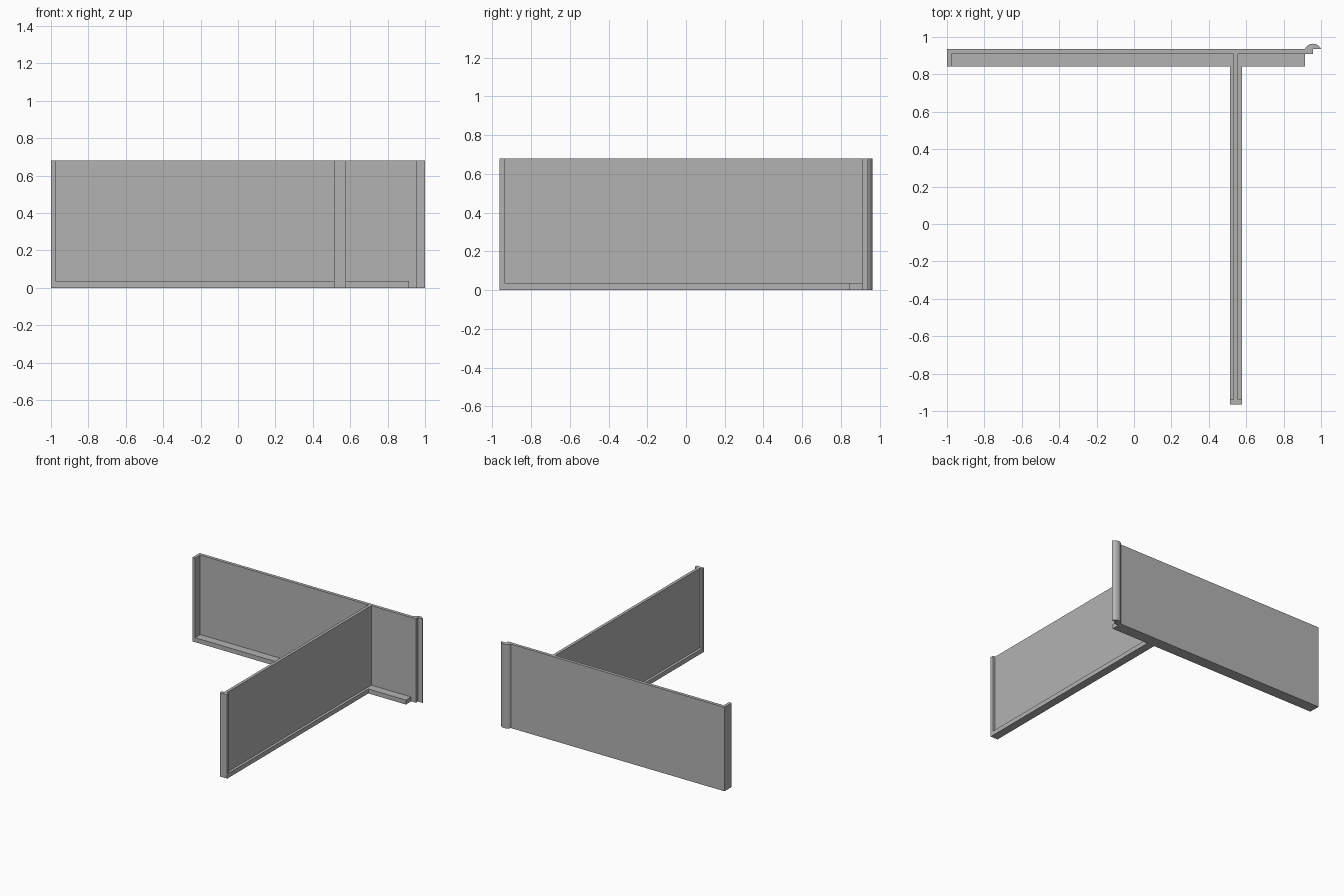
import bpy, bmesh, math

cube = bpy.data.objects.get("Cube")
if cube:
    bpy.data.objects.remove(cube, do_unlink=True)

HEIGHT = 0.68
LIP = 0.036

grey = bpy.data.materials.new("plain_grey")
grey.use_nodes = True
colour = (0.45, 0.45, 0.45, 1)
grey.diffuse_color = colour
grey.node_tree.nodes["Principled BSDF"].inputs["Base Color"].default_value = colour


def extrude(name, outline, z0, z1):
    """Extrude a counter-clockwise plan outline upwards."""
    bm = bmesh.new()
    base = bm.faces.new([bm.verts.new((x, y, z0)) for x, y in outline])
    top = bmesh.ops.extrude_face_region(bm, geom=[base])["geom"]
    verts = [v for v in top if isinstance(v, bmesh.types.BMVert)]
    bmesh.ops.translate(bm, vec=(0, 0, z1 - z0), verts=verts)
    bmesh.ops.recalc_face_normals(bm, faces=bm.faces)
    mesh = bpy.data.meshes.new(name)
    bm.to_mesh(mesh)
    bm.free()
    mesh.materials.append(grey)
    obj = bpy.data.objects.new(name, mesh)
    bpy.context.collection.objects.link(obj)
    return obj


# Back wall: its plan runs round the left flange and ends in a rounded bead
left, right, back, inner, front = -1, 0.957, 0.936, 0.91, 0.843
bead_half, bead_rise = 0.043, 0.028
radius = (bead_half**2 + bead_rise**2) / (2 * bead_rise)
centre_y = back + bead_rise - radius
sweep = math.asin(bead_half / radius)
bead = []
for i in range(17):
    a = sweep * (1 - i / 8)
    bead.append((right + radius * math.sin(a), centre_y + radius * math.cos(a)))
flange = left + 0.024
wall = [(left, front), (flange, front), (flange, inner), (right, inner),
        (right, back)] + bead + [(left, back)]
back_wall = extrude("back_wall", wall, 0, HEIGHT)

# Bottom ledge of the back wall, stopping short of the bead
ledge_end = right - bead_half
extrude("back_wall_ledge",
        [(flange, front), (ledge_end, front), (ledge_end, inner), (flange, inner)],
        0, LIP)

# Projecting wall: thin web with a flange across its front end
mid, web, half, tip = 0.545, 0.012, 0.033, -0.964
web_y = tip + 0.026
side = [(half, tip), (half, web_y), (web, web_y), (web, inner)]
plan = [(mid + x, y) for x, y in side] + [(mid - x, y) for x, y in reversed(side)]
extrude("projecting_wall", plan, 0, HEIGHT)

# Bottom ledges on both sides of the projecting wall
for name, s in (("right_ledge", -1), ("left_ledge", 1)):
    a, b = sorted((mid + s * web, mid + s * half))
    extrude("projecting_wall_" + name,
            [(a, web_y), (b, web_y), (b, front), (a, front)], 0, LIP)

# Smooth only the rounded bead
bpy.ops.object.select_all(action="DESELECT")
back_wall.select_set(True)
bpy.context.view_layer.objects.active = back_wall
bpy.ops.object.shade_smooth_by_angle(angle=math.radians(30))
